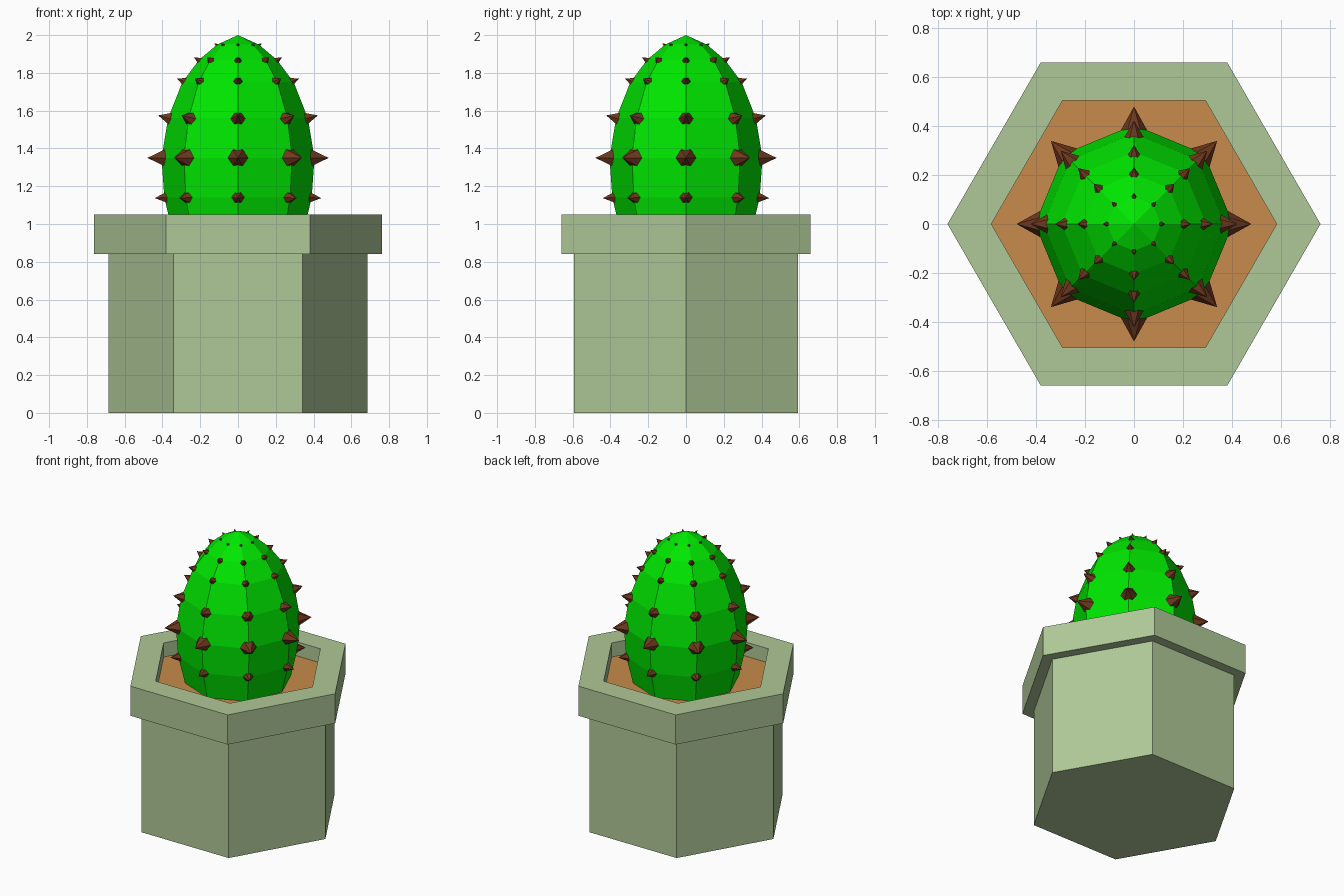
import bpy
from math import cos, sin, tau
from mathutils import Vector

if "Cube" in bpy.data.objects:
    bpy.data.objects.remove(bpy.data.objects["Cube"])


def material(name, rgb):
    m = bpy.data.materials.new(name)
    m.diffuse_color = (*rgb, 1)
    m.use_nodes = True
    m.node_tree.nodes["Principled BSDF"].inputs["Base Color"].default_value = m.diffuse_color
    return m


def add_object(name, verts, faces, mat):
    mesh = bpy.data.meshes.new(name)
    mesh.from_pydata(verts, [], faces)
    mesh.materials.append(mat)
    obj = bpy.data.objects.new(name, mesh)
    bpy.context.collection.objects.link(obj)
    return obj


def lathe(name, profile, sides, mat):
    """Revolve (radius, z) points bottom-up; radius 0 makes a pole."""
    verts, faces, rings = [], [], []
    for r, z in profile:
        start = len(verts)
        n = 1 if r == 0 else sides
        verts += [(r * cos(tau * i / sides), r * sin(tau * i / sides), z) for i in range(n)]
        rings.append([start + i % n for i in range(sides)])
    for a, b in zip(rings, rings[1:]):
        for i in range(sides):
            j = (i + 1) % sides
            faces.append(list(dict.fromkeys((a[i], a[j], b[j], b[i]))))
    return add_object(name, verts, faces, mat)


pot_mat = material("pot_green", (0.43, 0.58, 0.31))
soil_mat = material("soil_orange", (0.57, 0.26, 0.07))
cactus_mat = material("cactus_green", (0.0, 0.8, 0.0))
spike_mat = material("spike_brown", (0.16, 0.04, 0.012))

# Hexagonal pot with overhanging rim and recessed inside
lathe("pot", [(0, 0), (0.685, 0), (0.685, 0.84), (0.762, 0.84),
              (0.762, 1.05), (0.583, 1.05), (0.583, 0.95)], 6, pot_mat)

# Soil
soil = [(0.583 * cos(tau * i / 6), 0.583 * sin(tau * i / 6), 0.95) for i in range(6)]
add_object("soil", soil, [list(range(6))], soil_mat)

# Eight-sided cactus body
lathe("cactus", [(0.345, 0.95), (0.39, 1.14), (0.405, 1.35), (0.37, 1.56),
                 (0.295, 1.75), (0.205, 1.87), (0.11, 1.95), (0, 2.0)], 8, cactus_mat)

# Spike rows: base radius from axis, base z, tip radius from axis, tip z, spike width radius
rows = [(0.35, 1.143, 0.44, 1.137, 0.048),
        (0.366, 1.35, 0.48, 1.35, 0.063),
        (0.33, 1.55, 0.423, 1.575, 0.053),
        (0.262, 1.745, 0.323, 1.77, 0.037),
        (0.193, 1.858, 0.233, 1.883, 0.026),
        (0.11, 1.945, 0.127, 1.957, 0.010)]

# Six-sided spikes on every rib
verts, faces = [], []
for br, bz, tr, tz, w in rows:
    for k in range(8):
        a = tau * k / 8
        out, side = Vector((cos(a), sin(a), 0)), Vector((-sin(a), cos(a), 0))
        base = out * br + Vector((0, 0, bz))
        tip = out * tr + Vector((0, 0, tz))
        up = (tip - base).normalized().cross(side)
        s = len(verts)
        verts += [base + w * (cos(tau * i / 6) * side + sin(tau * i / 6) * up) for i in range(6)]
        verts.append(tip)
        faces += [(s + i, s + (i + 1) % 6, s + 6) for i in range(6)]
        faces.append([s + i for i in range(5, -1, -1)])
add_object("spikes", verts, faces, spike_mat)
